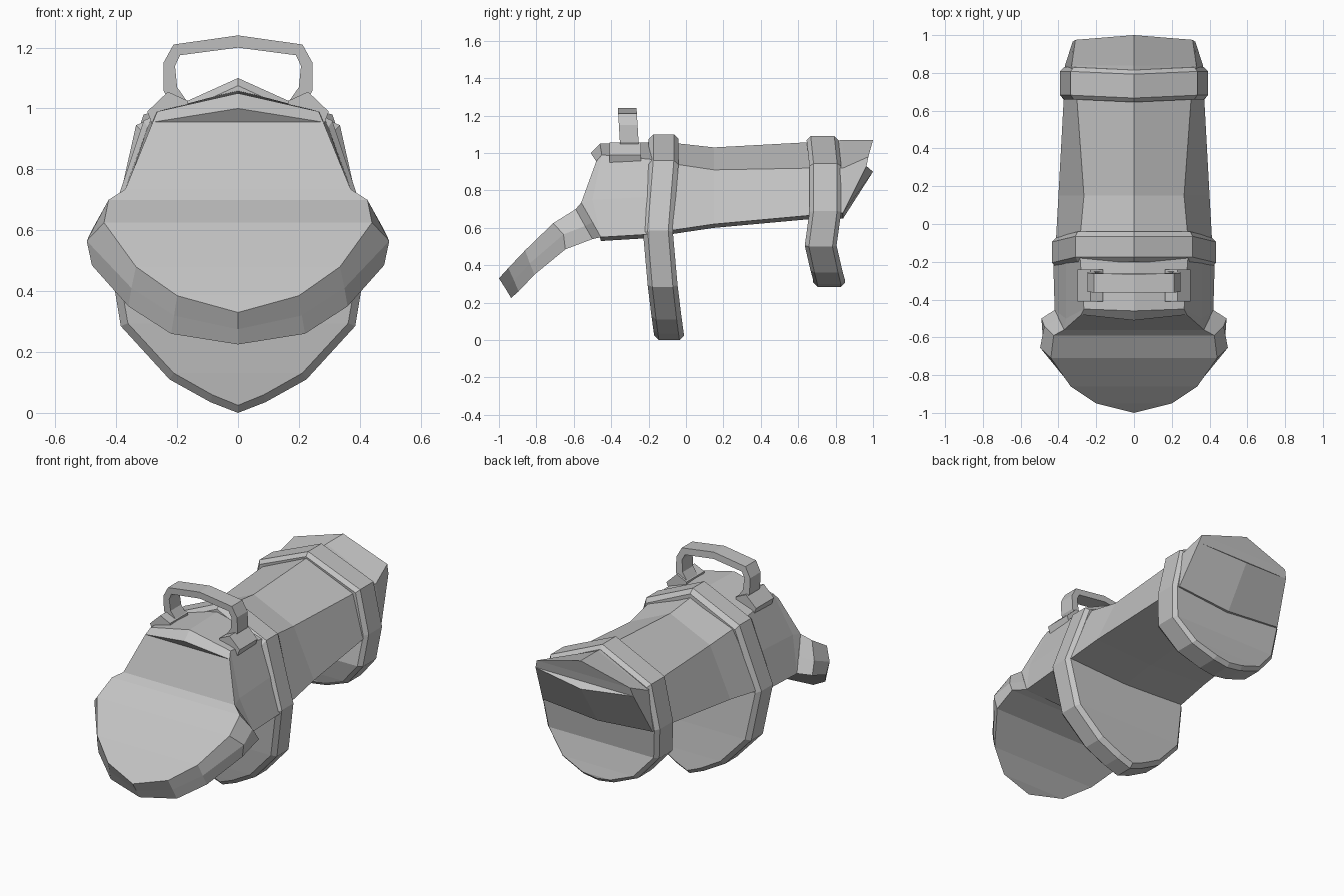
import bpy, bmesh
from mathutils import Vector

cube = bpy.data.objects.get("Cube")
if cube:
    bpy.data.objects.remove(cube, do_unlink=True)

# One plain grey for everything
grey = bpy.data.materials.new("plain grey")
grey.use_nodes = True
colour = (0.55, 0.55, 0.55, 1)
grey.diffuse_color = colour
shader = next(n for n in grey.node_tree.nodes if n.type == 'BSDF_PRINCIPLED')
shader.inputs["Base Color"].default_value = colour
shader.inputs["Roughness"].default_value = 0.8


def finish(name, bm):
    bmesh.ops.remove_doubles(bm, verts=bm.verts, dist=0.0005)
    bmesh.ops.recalc_face_normals(bm, faces=bm.faces)
    mesh = bpy.data.meshes.new(name)
    bm.to_mesh(mesh)
    bm.free()
    mesh.materials.append(grey)
    bpy.context.collection.objects.link(bpy.data.objects.new(name, mesh))


def add_face(bm, verts):
    unique = list(dict.fromkeys(verts))
    if len(unique) > 2 and not bm.faces.get(unique):
        bm.faces.new(unique)


def loft(name, rings):
    """Skin mirrored half outlines, listed top to bottom, and cap both ends."""
    bm = bmesh.new()
    left, right = [], []
    for ring in rings:
        a = [bm.verts.new(p) for p in ring]
        b = [v if abs(v.co.x) < 0.001 else bm.verts.new((-v.co.x, v.co.y, v.co.z)) for v in a]
        left.append(a)
        right.append(b)
    last = len(rings[0]) - 1
    for k in range(len(rings) - 1):
        for side in (left, right):
            for i in range(last):
                add_face(bm, [side[k][i], side[k][i + 1], side[k + 1][i + 1], side[k + 1][i]])
        for i in (0, last):
            add_face(bm, [left[k][i], left[k + 1][i], right[k + 1][i], right[k][i]])
    for k in (0, -1):
        for i in range(last):
            add_face(bm, [left[k][i], left[k][i + 1], right[k][i + 1], right[k][i]])
    finish(name, bm)


def plate(name, outline, half, bevel):
    """Thick upright bib with a chamfered rim; outline points are (x, y, z)."""
    middle = sum(p[2] for p in outline) / len(outline)
    rings = []
    for offset, inset in ((-half, bevel), (bevel - half, 0), (half - bevel, 0), (half, bevel)):
        ring = []
        for x, y, z in outline:
            p = Vector((x, 0, z - middle))
            p *= 1 - inset / p.length
            ring.append((p.x, y + offset, p.z + middle))
        rings.append(ring)
    loft(name, rings)


def section(y, top, shoulder, low, bottom):
    return [(0, y, top), (shoulder[0], y, shoulder[1]), (low[0], y, low[1]), (0, y, bottom)]


def prism(name, profile, y, half, lean=0):
    bm = bmesh.new()
    ends = [[bm.verts.new((x, y + s * half - lean * (z - 1), z)) for x, z in profile] for s in (-1, 1)]
    for end in ends:
        bm.faces.new(end)
    for i in range(len(profile)):
        bm.faces.new([ends[0][i - 1], ends[0][i], ends[1][i], ends[1][i - 1]])
    finish(name, bm)


# Long barrel of the body
loft("body", [
    section(-0.12, 1.06, (0.29, 0.95), (0.415, 0.58), 0.56),
    section(0.15, 1.03, (0.265, 0.91), (0.4, 0.62), 0.6),
    section(0.7, 1.06, (0.305, 0.92), (0.37, 0.67), 0.65)])

# Flared rear end, undercut at the back
loft("rear_end", [
    section(0.74, 1.06, (0.32, 0.92), (0.37, 0.68), 0.64),
    section(0.84, 1.07, (0.33, 0.92), (0.365, 0.68), 0.65),
    [(0, 1, 1.07), (0.31, 0.975, 0.98), (0.325, 0.965, 0.93), (0, 1, 0.9)]])

# Chest block, sloping down at the front
loft("chest", [
    [(0, -0.12, 1.06), (0.29, -0.12, 0.96), (0.36, -0.12, 0.77), (0.43, -0.12, 0.57), (0, -0.12, 0.55)],
    [(0, -0.46, 1.05), (0.265, -0.45, 0.99), (0.36, -0.5, 0.75), (0.42, -0.455, 0.55), (0, -0.45, 0.53)],
    [(0, -0.51, 1.0), (0.28, -0.48, 0.955), (0.37, -0.56, 0.735), (0.42, -0.46, 0.55), (0, -0.455, 0.53)]])

# Front bib, a thick slab angled forward
loft("front_bib", [
    [(0.37, -0.56, 0.735), (0.425, -0.59, 0.7), (0.44, -0.71, 0.625),
     (0.335, -0.86, 0.48), (0.2, -0.95, 0.385), (0, -1, 0.33)],
    [(0.4, -0.5, 0.63), (0.475, -0.54, 0.61), (0.497, -0.655, 0.565),
     (0.35, -0.835, 0.41), (0.21, -0.92, 0.32), (0, -0.965, 0.275)],
    [(0.42, -0.455, 0.55), (0.49, -0.5, 0.54), (0.48, -0.645, 0.485),
     (0.36, -0.81, 0.35), (0.22, -0.895, 0.26), (0, -0.935, 0.225)]])

# Collars that run down into hanging bibs
plate("middle_bib", [
    (0, -0.12, 1.1), (0.31, -0.12, 0.96), (0.435, -0.15, 0.585), (0.385, -0.125, 0.285),
    (0.225, -0.105, 0.11), (0.09, -0.095, 0.035), (0, -0.09, 0)], 0.08, 0.025)
plate("rear_bib", [
    (0, 0.73, 1.09), (0.335, 0.745, 0.945), (0.392, 0.745, 0.69), (0.37, 0.72, 0.5),
    (0.25, 0.75, 0.36), (0.1, 0.765, 0.3), (0, 0.765, 0.285)], 0.085, 0.022)

# Carrying handle and its mounts
arch = [(0.22, 1.01), (0.245, 1.06), (0.245, 1.15), (0.212, 1.21), (0, 1.24)]
inner = [(0, 1.2), (0.19, 1.175), (0.207, 1.14), (0.2, 1.07), (0.165, 1.02)]
half_arch = arch + inner
for side, word in ((1, "left"), (-1, "right")):
    prism(word + "_handle", [(side * x, z) for x, z in half_arch], -0.3, 0.05, 0.06)
    mount = [(0.165, 0.98), (0.165, 1.025), (0.23, 1.055), (0.298, 0.99), (0.283, 0.95)]
    prism(word + "_handle_mount", [(side * x, z) for x, z in mount], -0.325, 0.085)
